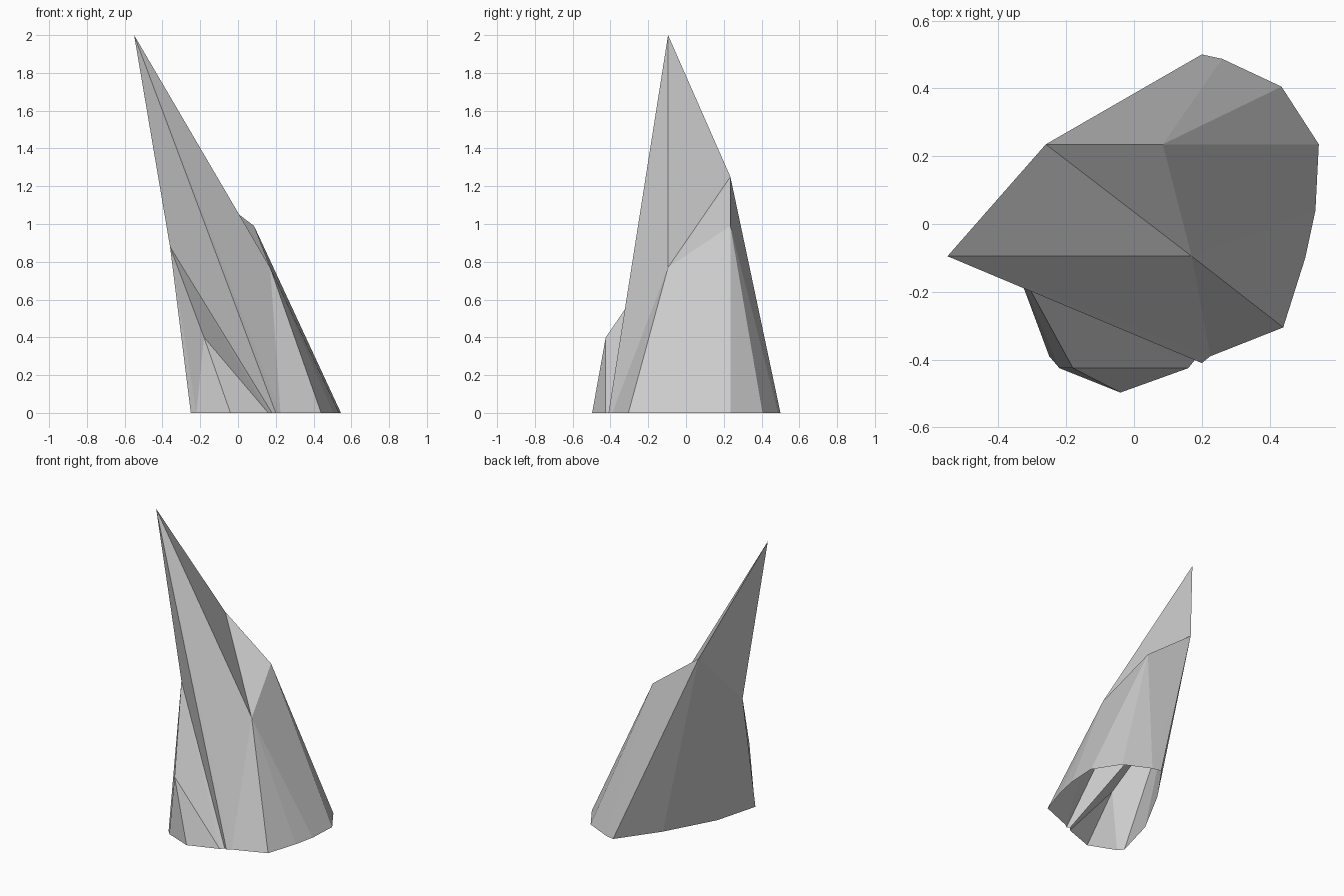
import bpy

cube = bpy.data.objects.get("Cube")
if cube:
    bpy.data.objects.remove(cube, do_unlink=True)

stone = bpy.data.materials.new("grey_stone")
stone.use_nodes = True
grey = (0.6, 0.6, 0.6, 1)
stone.diffuse_color = grey
stone.node_tree.nodes["Principled BSDF"].inputs["Base Color"].default_value = grey

# Crown points of the shard
tip = (-0.55, -0.095, 2.0)
front_shoulder = (0.17, -0.095, 0.77)
back_peak = (-0.26, 0.235, 1.25)
back_shoulder = (0.085, 0.235, 0.99)
side_peak = (-0.36, -0.095, 0.88)
side_step = (-0.18, -0.425, 0.4)

# Points on the ground shared by both shards
seam_front = (0.18, -0.4, 0)
seam_back = (-0.17, -0.095, 0)


def skirt(path, end):
    """Facets from a ground path up to the crown point given for each edge."""
    faces = []
    for i, (base, crown) in enumerate(path):
        following = path[i + 1][0] if i + 1 < len(path) else end
        if i and path[i - 1][1] != crown:
            faces.append((base, crown, path[i - 1][1]))
        faces.append((base, following, crown))
    return faces


def build(name, faces):
    points = list(dict.fromkeys(p for f in faces for p in f))
    mesh = bpy.data.meshes.new(name)
    mesh.from_pydata(points, [], [[points.index(p) for p in f] for f in faces])
    mesh.materials.append(stone)
    mesh.update()
    obj = bpy.data.objects.new(name, mesh)
    bpy.context.collection.objects.link(obj)
    return obj


# Tall leaning shard, open underneath
front_foot = (0.2, -0.41, 0)
main_path = [
    (front_foot, tip),
    ((0.225, -0.39, 0), front_shoulder),
    ((0.44, -0.305, 0), front_shoulder),
    ((0.505, -0.1, 0), front_shoulder),
    ((0.535, 0.04, 0), back_shoulder),
    ((0.545, 0.235, 0), back_shoulder),
    ((0.435, 0.405, 0), back_shoulder),
    ((0.26, 0.487, 0), back_peak),
    ((0.2, 0.5, 0), back_peak),
    ((0.01, 0.235, 0), back_peak),
]
main_crown = [
    (tip, front_shoulder, back_peak),
    (front_shoulder, back_shoulder, back_peak),
    (tip, back_peak, side_peak),
    (seam_back, side_peak, back_peak),
    (tip, side_peak, seam_front, front_foot),
]
build("tall_shard", skirt(main_path, seam_back) + main_crown)

# Low shard leaning on the front
side_path = [
    (seam_back, side_peak),
    ((-0.25, -0.39, 0), side_peak),
    ((-0.22, -0.425, 0), side_step),
    ((-0.04, -0.497, 0), side_step),
    ((0.16, -0.425, 0), side_peak),
]
build("low_shard", skirt(side_path, seam_front))
